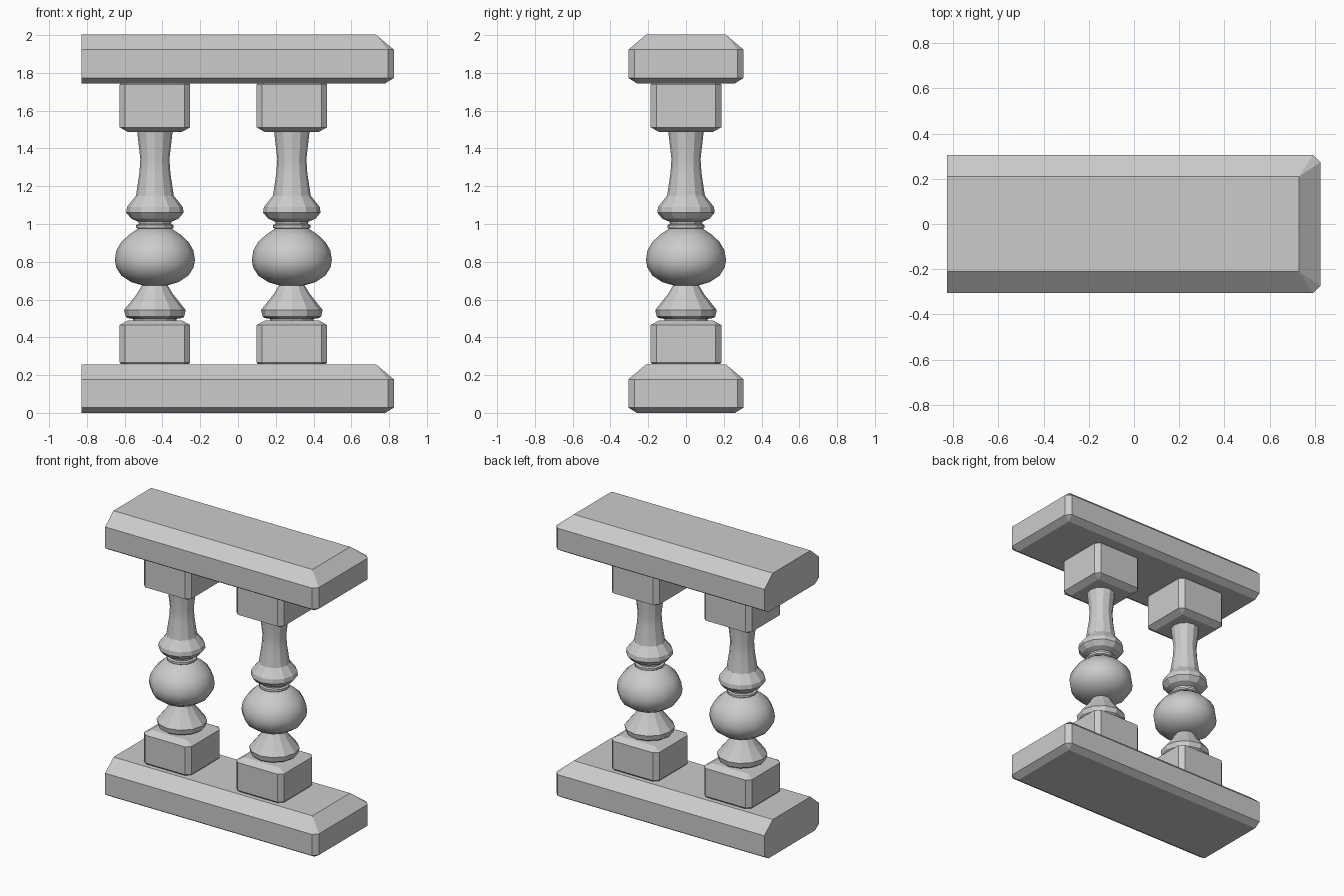
import bpy, bmesh, math

if "Cube" in bpy.data.objects:
    bpy.data.objects.remove(bpy.data.objects["Cube"])


def finish(name, bm, smooth_angle=None, loc=(0, 0, 0)):
    bmesh.ops.remove_doubles(bm, verts=bm.verts, dist=0.0005)
    bmesh.ops.recalc_face_normals(bm, faces=bm.faces)
    me = bpy.data.meshes.new(name)
    bm.to_mesh(me)
    bm.free()
    ob = bpy.data.objects.new(name, me)
    ob.location = loc
    bpy.context.collection.objects.link(ob)
    if smooth_angle:
        bpy.ops.object.select_all(action='DESELECT')
        ob.select_set(True)
        bpy.context.view_layer.objects.active = ob
        bpy.ops.object.shade_smooth_by_angle(angle=math.radians(smooth_angle))
    return ob


def loft(name, rings, loc=(0, 0, 0), smooth_angle=None):
    """Skin a stack of equal-length rings and cap both ends."""
    bm = bmesh.new()
    loops = [[bm.verts.new(p) for p in r] for r in rings]
    n = len(rings[0])
    for a, b in zip(loops, loops[1:]):
        for i in range(n):
            j = (i + 1) % n
            bm.faces.new((a[i], a[j], b[j], b[i]))
    bm.faces.new(loops[0])
    bm.faces.new(loops[-1])
    return finish(name, bm, smooth_angle, loc)


def clipped_rect(x0, x1, y, z, c, left_cut=True):
    """Rectangle with chamfered corners; the left end can stay square."""
    d = c if left_cut else 0
    return [(x1 - c, -y, z), (x1, -y + c, z), (x1, y - c, z), (x1 - c, y, z),
            (x0 + d, y, z), (x0, y - d, z), (x0, -y + d, z), (x0 + d, -y, z)]


# Rails: chamfered slabs with a flat cut left end
for name, z0 in (("base_rail", 0.0), ("top_rail", 1.745)):
    levels = [(0, 0.045, 0), (0.028, 0, 0.032), (0.178, 0, 0.032), (0.257, 0.094, 0)]
    loft(name, [clipped_rect(-0.828, 0.825 - i, 0.305 - i, z0 + z, c, False)
                for z, i, c in levels])

# Turned profile sections: (radius, height)
BULB = [(0.09, 0.975), (0.135, 0.945), (0.178, 0.905), (0.204, 0.86), (0.212, 0.81),
        (0.205, 0.77), (0.178, 0.727), (0.125, 0.692), (0.065, 0.675)]
NECK = [(0.095, 1.50), (0.077, 1.343), (0.082, 1.27), (0.10, 1.15), (0.148, 1.09),
        (0.152, 1.06), (0.125, 1.028), (0.088, 1.012), (0.085, 1.0),
        (0.099, 0.995), (0.099, 0.98), (0.085, 0.972)]
FOOT = [(0.065, 0.68), (0.095, 0.63), (0.163, 0.545), (0.155, 0.51), (0.145, 0.502),
        (0.115, 0.498), (0.115, 0.485)]


def turned(name, profile, x, sides, smooth_angle):
    rings = [[(r * math.cos(2 * math.pi * i / sides), r * math.sin(2 * math.pi * i / sides), z)
              for i in range(sides)] for r, z in profile]
    loft(name, rings, (x, 0, 0), smooth_angle)


# Balusters: square blocks with turned parts between them
for side, x in (("left", -0.44), ("right", 0.285)):
    for part, levels in (
            ("foot_block", [(0.258, 0.180), (0.268, 0.187), (0.465, 0.187), (0.49, 0.142)]),
            ("head_block", [(1.487, 0.142), (1.512, 0.187), (1.738, 0.187), (1.748, 0.180)])):
        loft(f"{side}_{part}", [clipped_rect(-h, h, h, z, 0.03 if h > 0.15 else 0.002)
                                for z, h in levels], (x, 0, 0))
    turned(f"{side}_bulb", BULB, x, 12, 40)
    turned(f"{side}_neck", NECK, x, 12, 20)
    turned(f"{side}_foot", FOOT, x, 12, 20)
